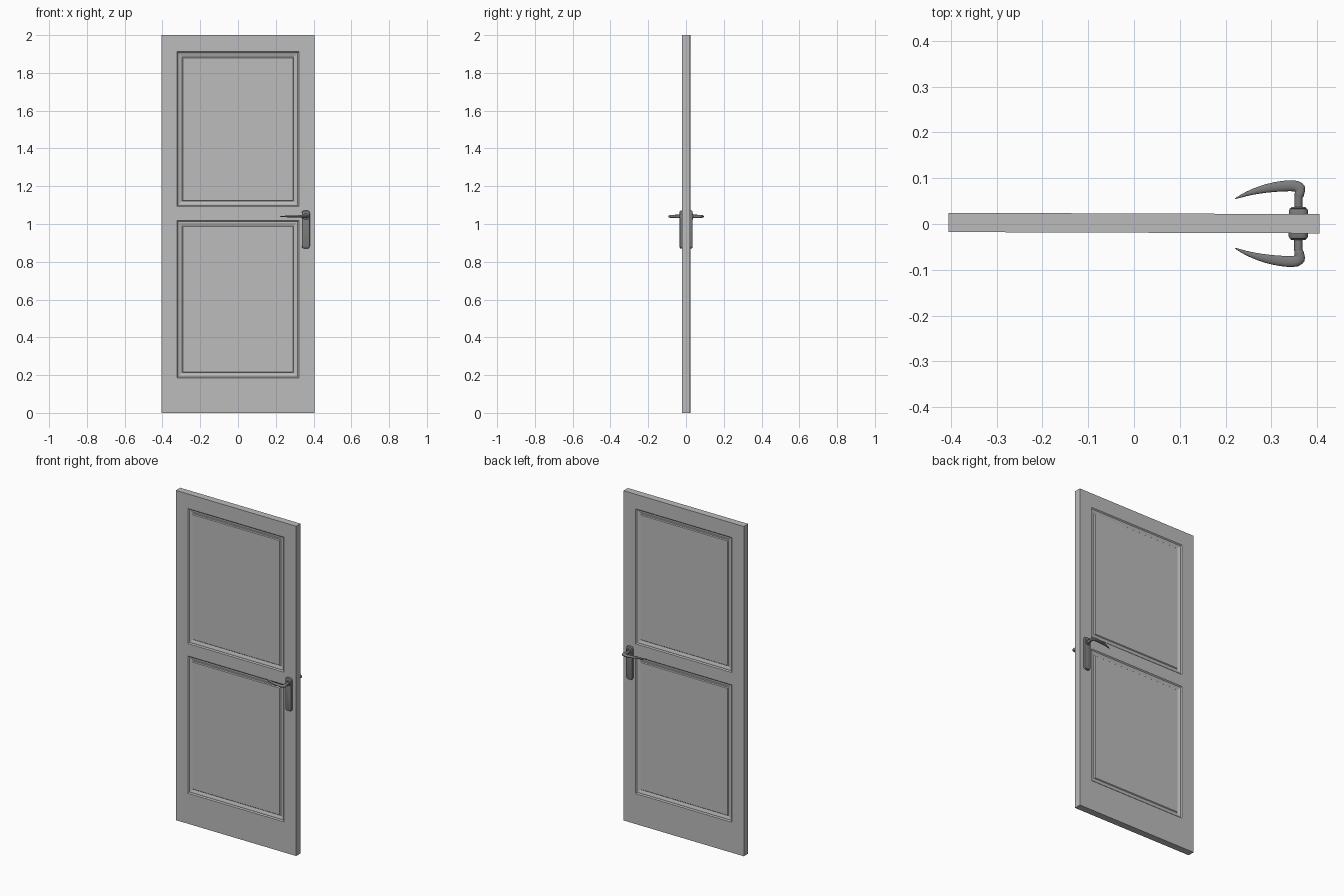
import bpy, bmesh, math
from mathutils import Matrix

cube = bpy.data.objects.get("Cube")
if cube:
    bpy.data.objects.remove(cube, do_unlink=True)


def material(name, grey):
    mat = bpy.data.materials.new(name)
    mat.use_nodes = True
    colour = (grey, grey, grey, 1)
    mat.diffuse_color = colour
    mat.node_tree.nodes["Principled BSDF"].inputs["Base Color"].default_value = colour
    return mat


DOOR = material("door grey", 0.5)
METAL = material("handle dark grey", 0.2)
HALF = 0.021                                        # half the slab thickness
PLACE = Matrix.Translation((0, 0.002, 0)) @ Matrix.Rotation(-0.0035, 4, "Z")


def finish(name, bm, mat, smooth=False):
    bmesh.ops.remove_doubles(bm, verts=bm.verts, dist=1e-5)
    bmesh.ops.recalc_face_normals(bm, faces=bm.faces)
    mesh = bpy.data.meshes.new(name)
    bm.to_mesh(mesh)
    bm.free()
    mesh.materials.append(mat)
    obj = bpy.data.objects.new(name, mesh)
    bpy.context.collection.objects.link(obj)
    obj.matrix_world = PLACE
    if smooth:
        bpy.ops.object.select_all(action="DESELECT")
        bpy.context.view_layer.objects.active = obj
        obj.select_set(True)
        bpy.ops.object.shade_smooth_by_angle(angle=math.radians(40))
    return obj


def loft(bm, rings):
    """Skin a list of closed rings and cap both ends."""
    loops = [[bm.verts.new(p) for p in ring] for ring in rings]
    n = len(loops[0])
    for a, b in zip(loops, loops[1:]):
        for i in range(n):
            j = (i + 1) % n
            bm.faces.new((a[i], a[j], b[j], b[i]))
    bm.faces.new(loops[0])
    bm.faces.new(loops[-1])


# Door slab: a grid of cells, with two cells on each side carved into panels
XS = (-0.405, -0.324, 0.322, 0.405)
ZS = (0, 0.185, 1.018, 1.093, 1.912, 2)
GROOVE = ((0, 0), (0.006, 0.006), (0.012, 0.006), (0.024, 0.010), (0.028, 0.010), (0.032, 0.005))


def rectangle(cell, inset, y):
    x0, x1, z0, z1 = cell
    return [(x0 + inset, y, z0 + inset), (x1 - inset, y, z0 + inset),
            (x1 - inset, y, z1 - inset), (x0 + inset, y, z1 - inset)]


slab = bmesh.new()
for side in (-1, 1):
    for i in range(3):
        for k in range(5):
            cell = (XS[i], XS[i + 1], ZS[k], ZS[k + 1])
            rings = [(0, 0)]
            if i == 1 and k in (1, 3):
                rings = GROOVE
            loops = [[slab.verts.new(p) for p in rectangle(cell, inset, side * (HALF - depth))]
                     for inset, depth in rings]
            for a, b in zip(loops, loops[1:]):
                for e in range(4):
                    f = (e + 1) % 4
                    slab.faces.new((a[e], a[f], b[f], b[e]))
            slab.faces.new(loops[-1])
bmesh.ops.remove_doubles(slab, verts=slab.verts, dist=1e-5)
bmesh.ops.bridge_loops(slab, edges=[e for e in slab.edges if e.is_boundary])
finish("door_slab", slab, DOOR)

# Handle sets, one on each face
HX, HZ = 0.359, 1.04
# lever sections: centre x, distance out, half thickness, half height, heading in degrees
LEVER = ((0.360, 0.054, 0.010, 0.010, 90), (0.361, 0.066, 0.011, 0.009, 90),
         (0.364, 0.076, 0.014, 0.008, 115), (0.354, 0.083, 0.014, 0.008, 155),
         (0.335, 0.083, 0.0125, 0.007, 178), (0.305, 0.080, 0.011, 0.006, 188),
         (0.275, 0.074, 0.0085, 0.005, 197), (0.245, 0.065, 0.005, 0.004, 207),
         (0.219, 0.053, 0.001, 0.001, 215))


def plate_ring(y, inset):
    """Rounded upright outline, fuller at the corners below."""
    ring = []
    for cx, cz, start, r in ((1, 1.058, 0, 0.013), (-1, 1.058, 90, 0.013),
                             (-1, 0.884, 180, 0.014), (1, 0.884, 270, 0.014)):
        for s in range(5):
            a = math.radians(start + s * 22.5)
            ring.append((HX + cx * (0.021 - r) + (r - inset) * math.cos(a), y,
                         cz + (r - inset) * math.sin(a)))
    return ring


def lever_ring(side, x, y, thick, high, heading):
    h = math.radians(heading)
    ring = []
    for s in range(14):
        a = math.tau * s / 14
        c = thick * math.cos(a)
        ring.append((x - c * math.sin(h), side * (y + c * math.cos(h)),
                     HZ + high * math.sin(a)))
    return ring


def collar_ring(side, y, r):
    return [(HX + r * math.cos(math.tau * s / 20), side * y,
             HZ + r * math.sin(math.tau * s / 20)) for s in range(20)]


for side, label in ((-1, "front"), (1, "back")):
    plate = bmesh.new()
    loft(plate, [plate_ring(side * y, inset) for y, inset in
                 ((HALF - 0.002, 0), (0.028, 0), (0.0325, 0.002), (0.034, 0.006))])
    finish(label + "_handle_plate", plate, METAL, True)

    collar = bmesh.new()
    loft(collar, [collar_ring(side, y, r) for y, r in
                  ((0.03, 0.017), (0.034, 0.017), (0.036, 0.015), (0.036, 0.009), (0.06, 0.009))])
    finish(label + "_handle_collar", collar, METAL, True)

    lever = bmesh.new()
    loft(lever, [lever_ring(side, *section) for section in LEVER])
    obj = finish(label + "_handle_lever", lever, METAL, True)
    sub = obj.modifiers.new("Smooth curve", "SUBSURF")
    sub.levels = sub.render_levels = 1
